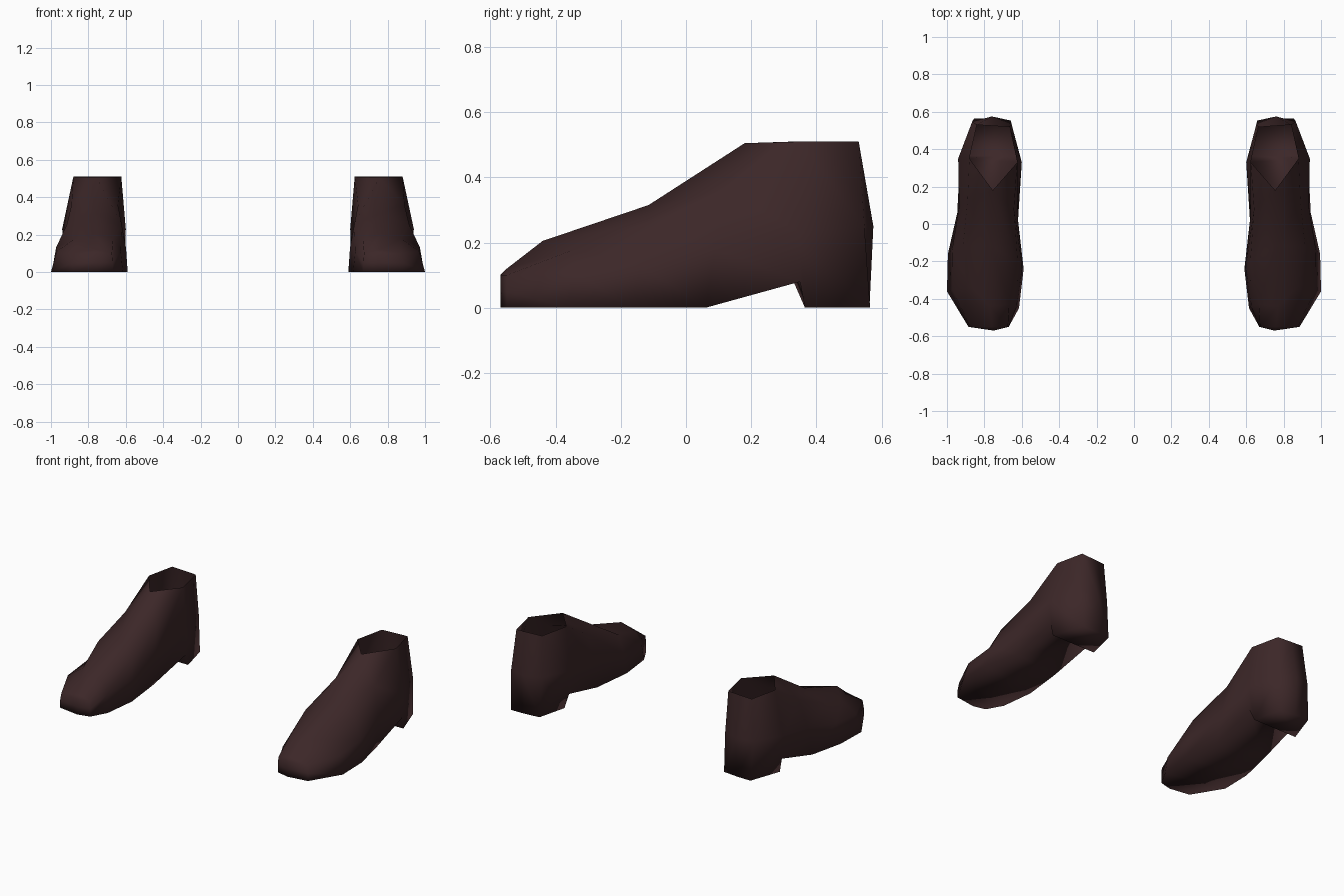
import bpy
import bmesh

cube = bpy.data.objects.get("Cube")
if cube:
    bpy.data.objects.remove(cube, do_unlink=True)

leather = bpy.data.materials.new("dark brown leather")
leather.use_nodes = True
brown = (0.045, 0.020, 0.021, 1)
leather.diffuse_color = brown
bsdf = leather.node_tree.nodes["Principled BSDF"]
bsdf.inputs["Base Color"].default_value = brown
bsdf.inputs["Roughness"].default_value = 0.8


def station(inner, outer, heights, insets, ridge=None, slide=0.0):
    """Cross-section: inner sole, mid, shoulder, ridge, then outer shoulder, mid, sole."""
    left, right = [], []
    for level, (z, inset) in enumerate(zip(heights, insets)):
        y = slide * level / 2
        left.append((inner[0] + inset * 0.4, inner[1] + y, z))
        right.append((outer[0] - inset, outer[1] + y, z))
    return left + [ridge] + right[::-1]


# Cross-sections from toe to heel
toe_tip = station((.75, -.57), (.75, -.57), (0, .05, .1), (0, 0, 0), (.75, -.57, .1))
toe = station((.67, -.55), (.885, -.55), (0, .05, .1), (0, 0, .01), (.76, -.55, .12))
toe_cap = station((.615, -.45), (1, -.36), (0, .11, .18), (0, .03, .13), (.77, -.44, .205), .02)
ball = station((.59, -.24), (.995, -.16), (0, .13, .255), (0, .022, .08), (.765, -.115, .315), .04)
instep = station((.62, .02), (.945, .06), (0, .18, .36), (0, .01, .055), (.755, .18, .505), .06)
arch = station((.60, .33), (.94, .35), (.08, .23, .51), (.01, 0, .06))
heel_breast = list(arch)
heel_breast[0], heel_breast[-1] = (.612, .365, 0), (.925, .365, 0)
heel = station((.655, .553), (.865, .565), (0, .25, .51), (.01, 0, .025), None, -.035)
heel_back = station((.76, .563), (.76, .563), (0, .25, .51), (0, 0, 0))
for k in (1, 5):
    heel_back[k] = (.76, .575, .25)
for k in (2, 4):
    heel_back[k] = (.76, .525, .51)
sections = [toe_tip, toe, toe_cap, ball, instep, arch, heel_breast, heel, heel_back]


def build_shoe(name, side):
    bm = bmesh.new()
    cache = {}

    def vert(p):
        key = tuple(round(c, 4) for c in p)
        if key not in cache:
            cache[key] = bm.verts.new((side * p[0], p[1], p[2]))
        return cache[key]

    def face(*points):
        # Shared points collapse, so quads become triangles at the tips
        verts = list(dict.fromkeys(vert(p) for p in points if p))
        if len(verts) > 2 and not bm.faces.get(verts):
            bm.faces.new(verts)

    # Upper and sole; the ankle opening stays open where there is no ridge
    for a, b in zip(sections, sections[1:]):
        for k in range(7):
            n = (k + 1) % 7
            if a[k] and a[n]:
                face(a[k], a[n], b[n], b[k])

    bmesh.ops.recalc_face_normals(bm, faces=bm.faces)
    mesh = bpy.data.meshes.new(name)
    bm.to_mesh(mesh)
    bm.free()
    mesh.materials.append(leather)
    mesh.shade_smooth()
    shoe = bpy.data.objects.new(name, mesh)
    bpy.context.collection.objects.link(shoe)


build_shoe("left_shoe", 1)
build_shoe("right_shoe", -1)
